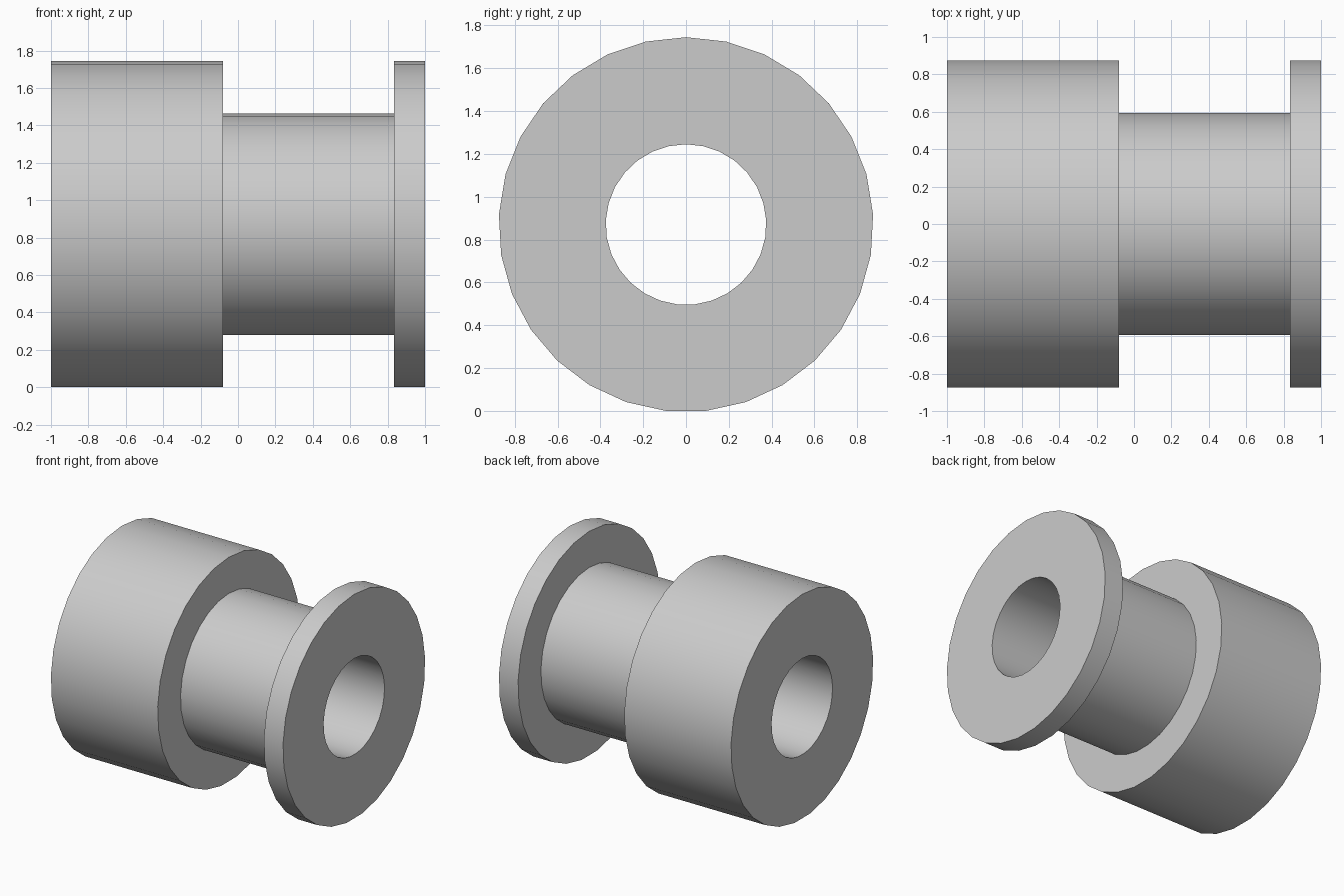
import bpy
import bmesh
import math

cube = bpy.data.objects.get("Cube")
if cube:
    bpy.data.objects.remove(cube, do_unlink=True)

SIDES = 29
FLANGE_R, NECK_R, BORE_R = 0.875, 0.593, 0.375
AXIS_Z = FLANGE_R * math.cos(math.pi / SIDES)  # lowest flat rests on the ground

# Plain grey material
grey = bpy.data.materials.new("plain_grey")
grey.use_nodes = True
colour = (0.6, 0.6, 0.6, 1.0)
grey.diffuse_color = colour
grey.node_tree.nodes["Principled BSDF"].inputs["Base Color"].default_value = colour

# Closed cross-section (x, radius): thick collar, neck, thin flange, straight bore
profile = [
    (-1, BORE_R), (-1, FLANGE_R), (-0.08, FLANGE_R), (-0.08, NECK_R),
    (0.835, NECK_R), (0.835, FLANGE_R), (1, FLANGE_R), (1, BORE_R),
]

# Revolve the section around the x axis
bm = bmesh.new()
verts = [bm.verts.new((x, 0, r)) for x, r in profile]
edges = [bm.edges.new((v, verts[i - 1])) for i, v in enumerate(verts)]
bmesh.ops.spin(bm, geom=verts + edges, cent=(0, 0, 0), axis=(1, 0, 0),
               angle=math.tau, steps=SIDES, use_merge=False)
bmesh.ops.remove_doubles(bm, verts=bm.verts[:], dist=0.0001)
bmesh.ops.recalc_face_normals(bm, faces=bm.faces[:])
mesh = bpy.data.meshes.new("flanged_bushing")
bm.to_mesh(mesh)
bm.free()
mesh.materials.append(grey)

bushing = bpy.data.objects.new("flanged_bushing", mesh)
bushing.location.z = AXIS_Z
bpy.context.collection.objects.link(bushing)

# Smooth round walls, crisp rims
bpy.ops.object.select_all(action='DESELECT')
bushing.select_set(True)
bpy.context.view_layer.objects.active = bushing
bpy.ops.object.shade_smooth_by_angle(angle=math.radians(30))
